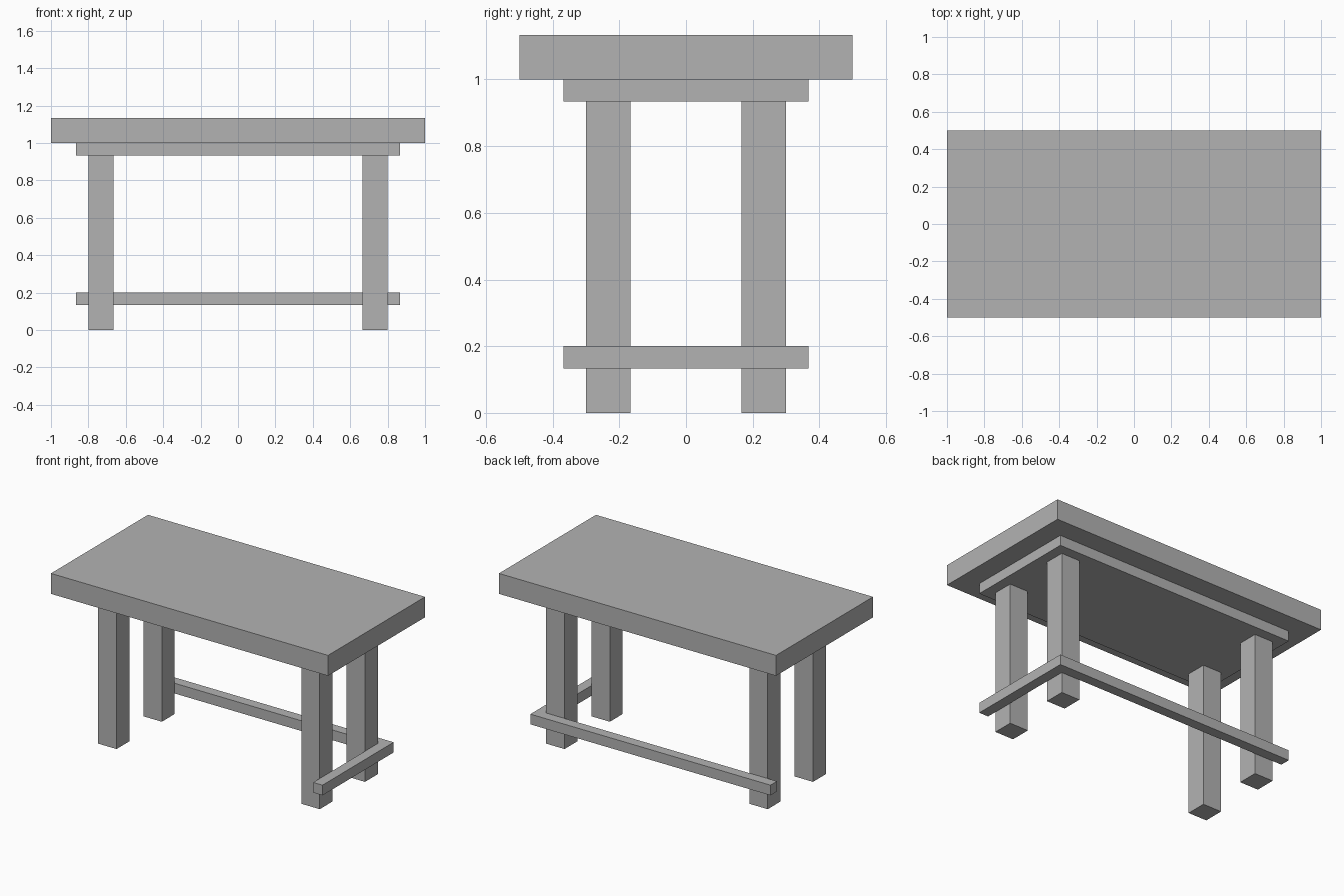
import bpy

default_cube = bpy.data.objects.get("Cube")
if default_cube:
    bpy.data.objects.remove(default_cube, do_unlink=True)

# One plain grey for the whole table
grey = bpy.data.materials.new("plain_grey")
grey.use_nodes = True
colour = (0.45, 0.45, 0.45, 1)
grey.diffuse_color = colour
grey.node_tree.nodes["Principled BSDF"].inputs["Base Color"].default_value = colour

U = 1 / 15  # module: every part is a whole number of these


def box(name, low, high):
    """Box between two corners, given in modules."""
    bpy.ops.mesh.primitive_cube_add(
        size=1, location=[(a + b) / 2 * U for a, b in zip(low, high)])
    part = bpy.context.object
    part.name = name
    part.scale = [(b - a) * U for a, b in zip(low, high)]
    bpy.ops.object.transform_apply(location=False, rotation=False, scale=True)
    part.data.materials.append(grey)
    return part


# Top and the thinner slab beneath it
box("table_top", (-15, -7.5, 15), (15, 7.5, 17))
box("under_slab", (-13, -5.5, 14), (13, 5.5, 15))

# Four square legs
for x, side in ((-11, "right"), (11, "left")):
    for y, end in ((-3.5, "front"), (3.5, "back")):
        box(f"{end}_{side}_leg", (x - 1, y - 1, 0), (x + 1, y + 1, 14))

# Stretchers fixed to the outside of the legs, along the back and one end only
box("back_stretcher", (-13, 4.5, 2), (13, 5.5, 3))
box("side_stretcher", (12, -5.5, 2), (13, 4.5, 3))
